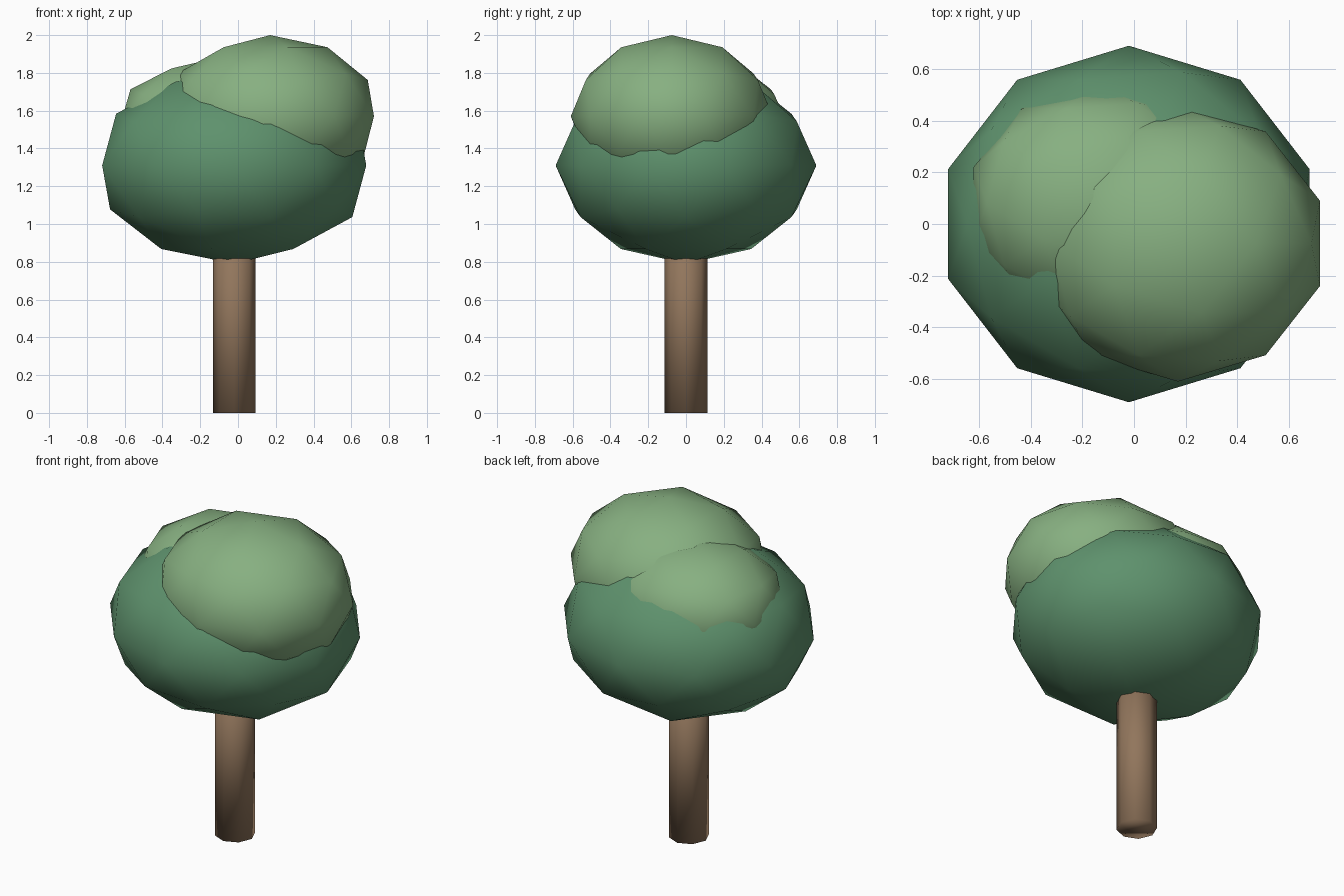
import bpy

if "Cube" in bpy.data.objects:
    bpy.data.objects.remove(bpy.data.objects["Cube"])


def make_material(name, color):
    mat = bpy.data.materials.new(name)
    mat.diffuse_color = (*color, 1.0)
    mat.use_nodes = True
    mat.node_tree.nodes["Principled BSDF"].inputs["Base Color"].default_value = mat.diffuse_color
    return mat


dark_leaf = make_material("dark_green_leaf", (0.112, 0.285, 0.152))
light_leaf = make_material("light_green_leaf", (0.243, 0.434, 0.220))
bark = make_material("brown_bark", (0.285, 0.180, 0.107))


def finish(name, mat):
    obj = bpy.context.object
    obj.name = name
    obj.data.materials.append(mat)
    bpy.ops.object.shade_smooth()
    return obj


def leaf_clump(name, center, radii, mat):
    """Low-poly squashed ball of leaves."""
    bpy.ops.mesh.primitive_ico_sphere_add(subdivisions=2, radius=1, location=center)
    bpy.context.object.scale = radii
    bpy.ops.object.transform_apply(location=False, rotation=False, scale=True)
    return finish(name, mat)


# Trunk: eight-sided post reaching into the crown
TRUNK_TOP = 1.0
bpy.ops.mesh.primitive_cylinder_add(
    vertices=8, radius=0.113, depth=TRUNK_TOP, location=(-0.02, 0, TRUNK_TOP / 2))
finish("trunk", bark)

# Crown: one dark mass with two lighter clumps on top
leaf_clump("main_crown", (-0.02, 0, 1.31), (0.735, 0.69, 0.52), dark_leaf)
leaf_clump("large_upper_clump", (0.17, -0.075, 1.57), (0.578, 0.535, 0.43), light_leaf)
leaf_clump("small_upper_clump", (-0.13, 0.08, 1.535), (0.516, 0.455, 0.34), light_leaf)
